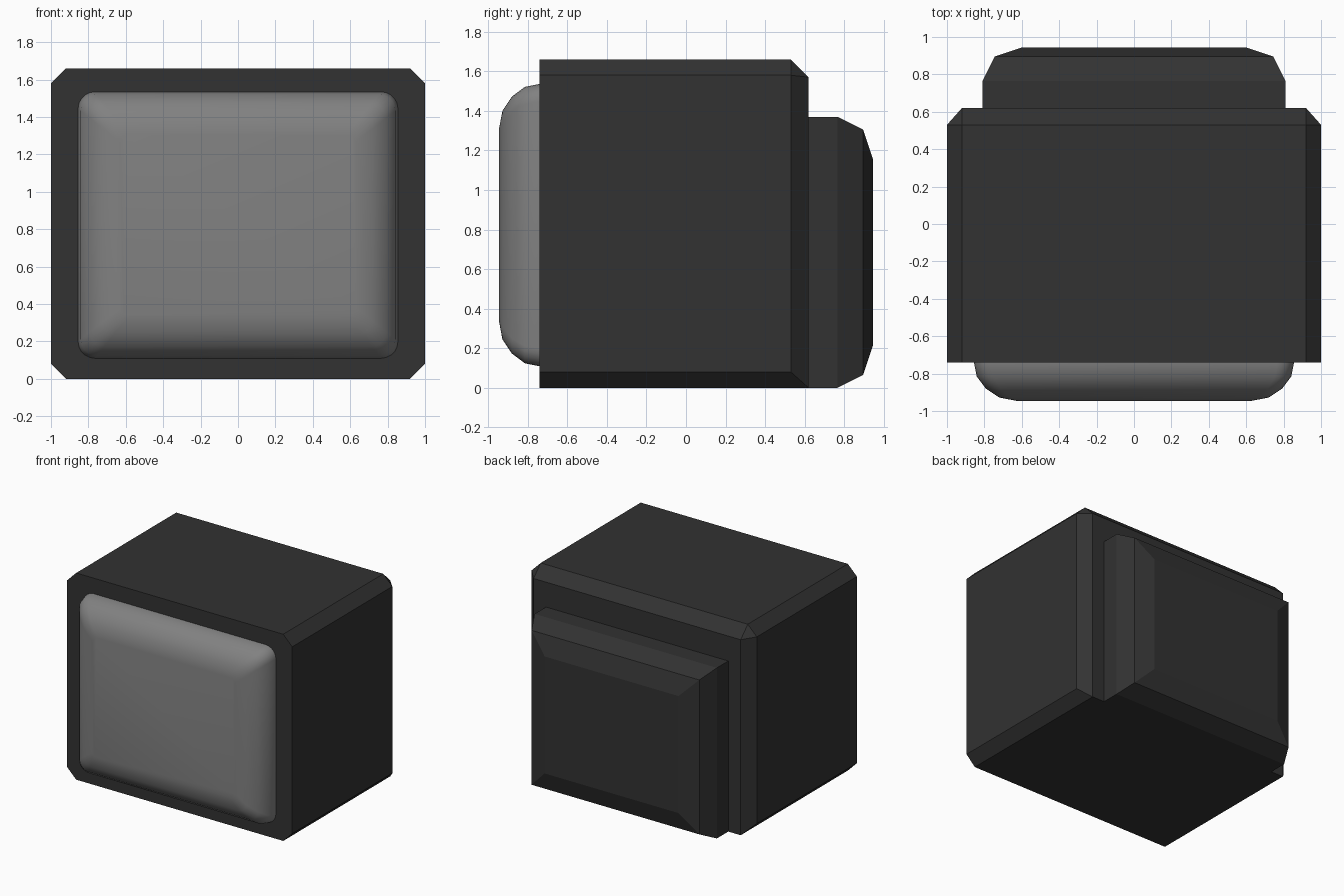
import bpy, bmesh, math

if "Cube" in bpy.data.objects:
    bpy.data.objects.remove(bpy.data.objects["Cube"])


def material(name, v):
    m = bpy.data.materials.new(name)
    m.diffuse_color = (v, v, v, 1)
    m.use_nodes = True
    m.node_tree.nodes["Principled BSDF"].inputs["Base Color"].default_value = m.diffuse_color
    return m


DARK = material("dark casing", 0.032)
GREY = material("grey screen", 0.22)


def outline(x, z0, z1, cut=0.0, steps=1):
    """Rectangle in xz with corners cut (steps=1) or rounded (steps>1)."""
    pts = []
    corners = [(x - cut, z1 - cut, 0), (-x + cut, z1 - cut, 90),
               (-x + cut, z0 + cut, 180), (x - cut, z0 + cut, 270)]
    for cx, cz, start in corners:
        for i in range(steps + 1):
            a = math.radians(start + 90 * i / steps)
            pts.append((cx + cut * math.cos(a), cz + cut * math.sin(a)))
    return pts


def loft(name, rings, mat):
    """Skin a list of (y, outline) sections and close both ends."""
    bm = bmesh.new()
    loops = [[bm.verts.new((x, y, z)) for x, z in pts] for y, pts in rings]
    n = len(loops[0])
    for a, b in zip(loops, loops[1:]):
        for i in range(n):
            j = (i + 1) % n
            bm.faces.new((a[i], a[j], b[j], b[i]))
    bm.faces.new(loops[0])
    bm.faces.new(loops[-1])
    bmesh.ops.remove_doubles(bm, verts=bm.verts, dist=1e-4)
    bmesh.ops.recalc_face_normals(bm, faces=bm.faces)
    me = bpy.data.meshes.new(name)
    bm.to_mesh(me)
    bm.free()
    me.materials.append(mat)
    ob = bpy.data.objects.new(name, me)
    bpy.context.collection.objects.link(ob)
    return ob


# Main casing: cut long edges, bevelled rear rim with a flat underside
loft("casing", [
    (-0.74, outline(1.0, 0, 1.66, 0.08)),
    (0.53, outline(1.0, 0, 1.66, 0.08)),
    (0.62, outline(0.92, 0, 1.57)),
], DARK)

# Rear tube housing, stepping in towards the back
loft("rear_housing", [
    (0.61, outline(0.81, 0, 1.37)),
    (0.765, outline(0.81, 0, 1.37)),
    (0.895, outline(0.745, 0.065, 1.305)),
    (0.945, outline(0.595, 0.215, 1.155)),
], DARK)

# Bulging screen with rounded corners, smooth all over
sections = [(-0.73, 0), (-0.745, 0), (-0.815, 0.014), (-0.88, 0.063),
            (-0.928, 0.135), (-0.945, 0.225)]
screen = loft("screen", [
    (y, outline(0.855 - d, 0.11 + d, 1.535 - d, 0.09 - 0.2 * d, 5))
    for y, d in sections
], GREY)
bpy.ops.object.select_all(action='DESELECT')
screen.select_set(True)
bpy.context.view_layer.objects.active = screen
bpy.ops.object.shade_smooth_by_angle(angle=math.radians(50))
